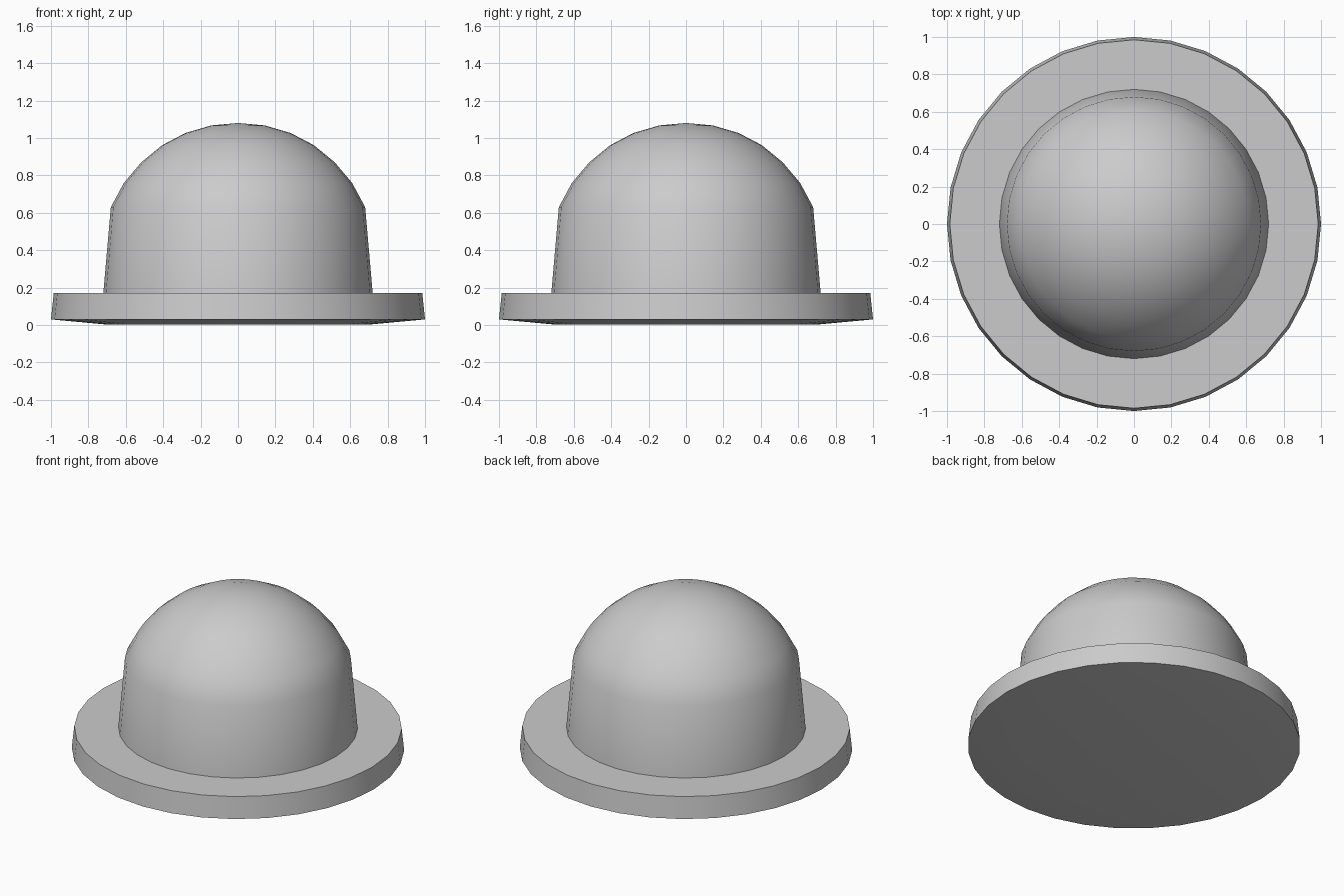
import bpy, bmesh, math

if "Cube" in bpy.data.objects:
    bpy.data.objects.remove(bpy.data.objects["Cube"])

SIDES = 32


def lathe(name, profile):
    """Revolve an (r, z) profile around z; r = 0 points close to a pole."""
    bm = bmesh.new()
    rings = []
    for r, z in profile:
        if r == 0:
            rings.append([bm.verts.new((0, 0, z))] * SIDES)
        else:
            rings.append([bm.verts.new((r * math.cos(2 * math.pi * i / SIDES),
                                        r * math.sin(2 * math.pi * i / SIDES), z))
                          for i in range(SIDES)])
    for a, b in zip(rings, rings[1:]):
        for i in range(SIDES):
            j = (i + 1) % SIDES
            bm.faces.new(list(dict.fromkeys((a[i], a[j], b[j], b[i]))))
    mesh = bpy.data.meshes.new(name)
    bm.to_mesh(mesh)
    bm.free()
    obj = bpy.data.objects.new(name, mesh)
    bpy.context.collection.objects.link(obj)
    bpy.ops.object.select_all(action='DESELECT')
    obj.select_set(True)
    bpy.context.view_layer.objects.active = obj
    bpy.ops.object.shade_smooth_by_angle(angle=math.radians(35))
    return obj


# Flange: shallow dished underside, slightly tapered rim, flat top ring
lathe("base_flange", [(0, 0.003), (0.72, 0.004), (1.0, 0.03),
                      (0.985, 0.172), (0.72, 0.172)])

# Dome: tapered wall with a rounded cap
lathe("dome", [(0.72, 0.172), (0.68, 0.63), (0.61, 0.76), (0.517, 0.87),
               (0.405, 0.962), (0.28, 1.027), (0.143, 1.067), (0, 1.08)])
